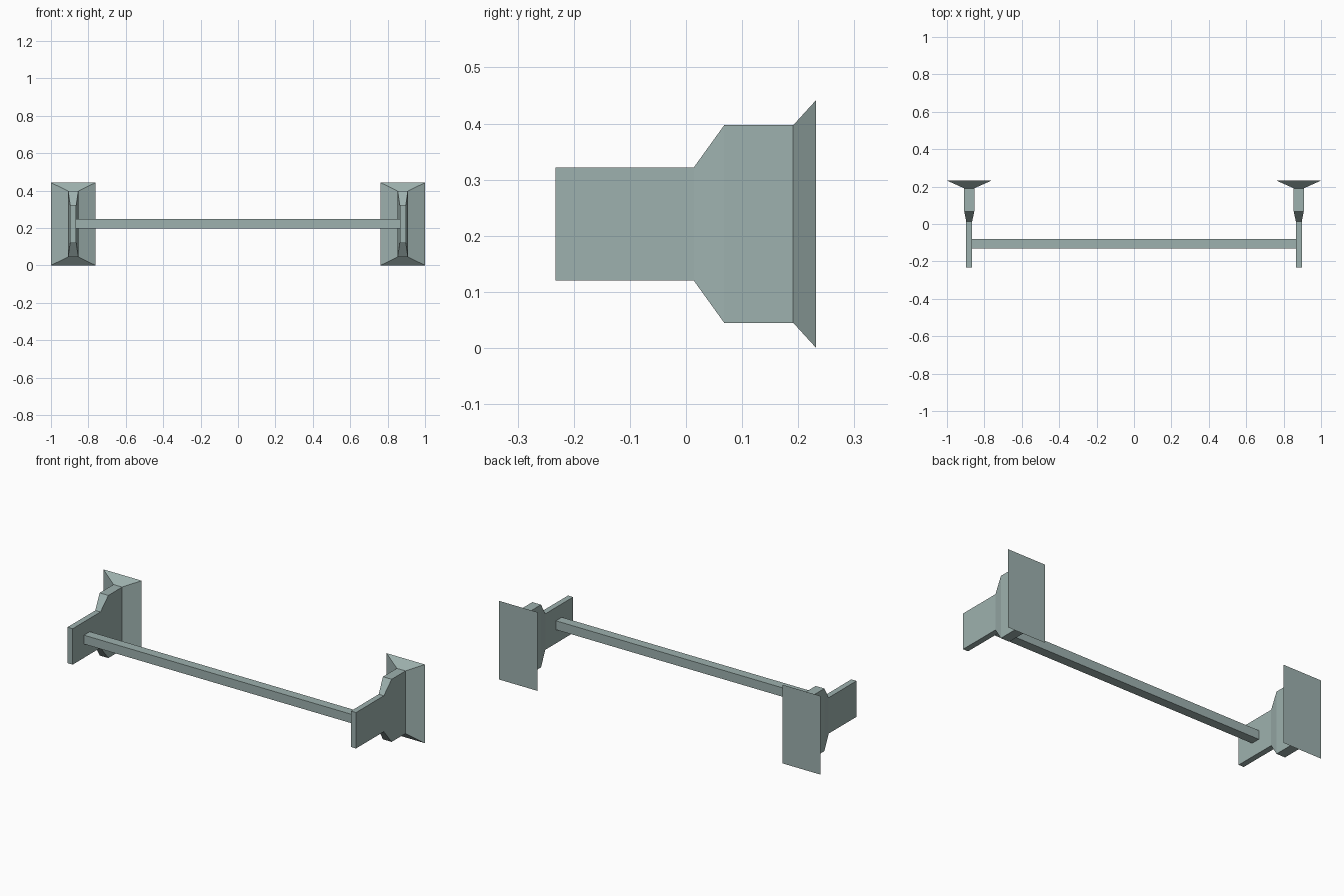
import bpy, bmesh

if "Cube" in bpy.data.objects:
    bpy.data.objects.remove(bpy.data.objects["Cube"])

mat = bpy.data.materials.new("grey_green")
mat.diffuse_color = (0.34, 0.44, 0.425, 1)
mat.use_nodes = True
mat.node_tree.nodes["Principled BSDF"].inputs["Base Color"].default_value = mat.diffuse_color


def add_object(name, bm):
    bmesh.ops.recalc_face_normals(bm, faces=bm.faces[:])
    mesh = bpy.data.meshes.new(name)
    bm.to_mesh(mesh)
    bm.free()
    mesh.materials.append(mat)
    obj = bpy.data.objects.new(name, mesh)
    bpy.context.collection.objects.link(obj)
    return obj


def loft(name, cx, cz, sections):
    """Skin rectangles (y, half width, half height) into a closed solid."""
    bm = bmesh.new()
    rings = [[bm.verts.new((cx + sx * w, y, cz + sz * h))
              for sx, sz in ((-1, -1), (1, -1), (1, 1), (-1, 1))]
             for y, w, h in sections]
    for a, b in zip(rings, rings[1:]):
        for i in range(4):
            j = (i + 1) % 4
            bm.faces.new((a[i], a[j], b[j], b[i]))
    bm.faces.new(rings[0])
    bm.faces.new(rings[-1])
    return add_object(name, bm)


# Wall brackets: slim arm, stepped shoulder, flared wall plate
profile = [(-0.233, 0.016, 0.101), (0.014, 0.016, 0.101),
           (0.068, 0.027, 0.176), (0.191, 0.027, 0.176),
           (0.232, 0.119, 0.221)]
for side, sx in (("left", -1), ("right", 1)):
    loft(side + "_bracket", sx * 0.881, 0.221, profile)

# Square bar, ends buried slightly in the arms
bar_w, bar_h = 0.868, 0.025
loft("cross_bar", 0, 0.222, [(-0.132, bar_w, bar_h), (-0.080, bar_w, bar_h)])
